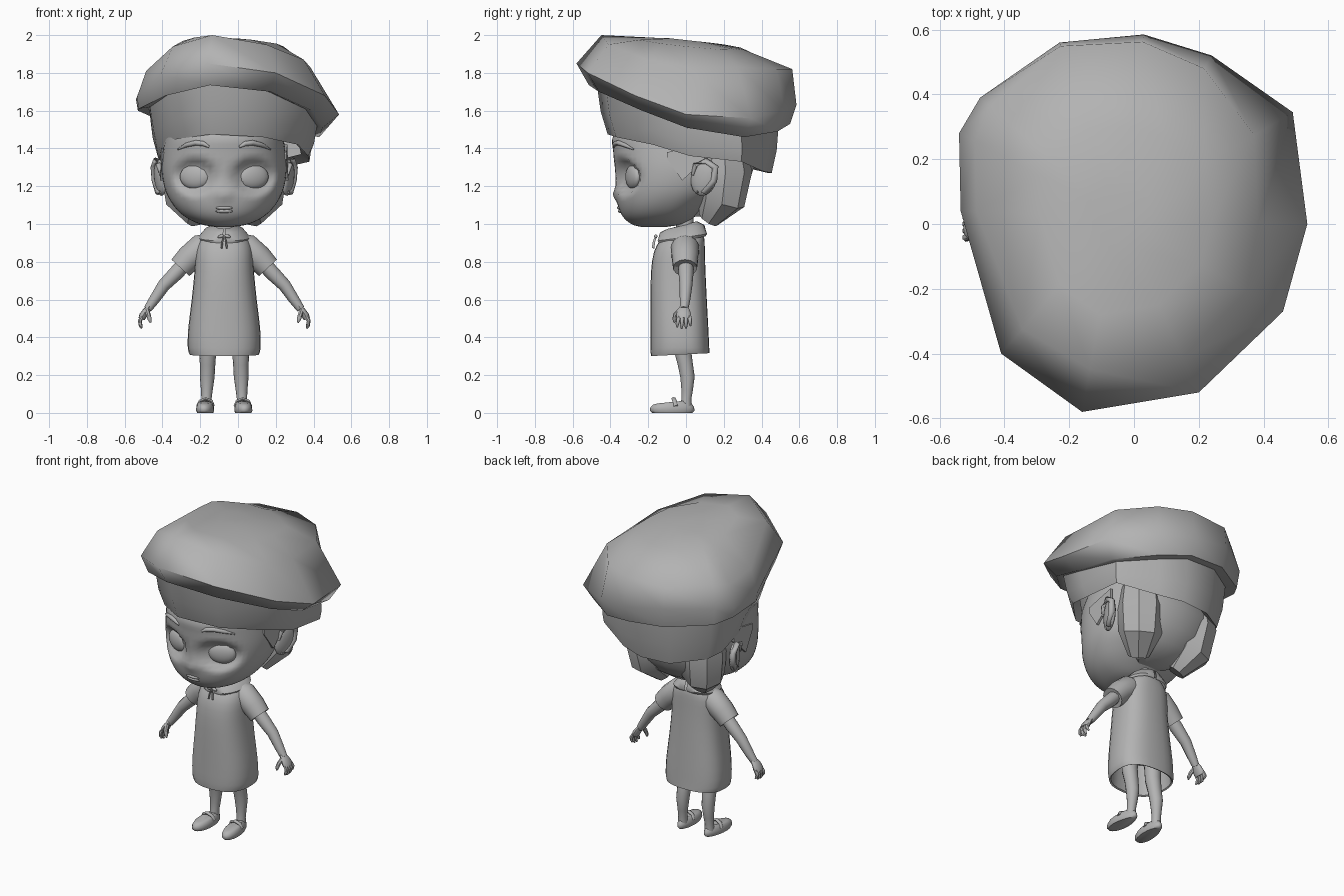
import bpy, bmesh, math
from mathutils import Vector, Matrix

if "Cube" in bpy.data.objects:
    bpy.data.objects.remove(bpy.data.objects["Cube"])

CX = -0.073          # body axis; the cap leans off it
grey = bpy.data.materials.new("grey")
grey.diffuse_color = (0.45, 0.45, 0.45, 1)
grey.use_nodes = True
grey.node_tree.nodes["Principled BSDF"].inputs["Base Color"].default_value = grey.diffuse_color


def finish(name, bm, cx=CX, angle=50):
    bmesh.ops.recalc_face_normals(bm, faces=bm.faces)
    me = bpy.data.meshes.new(name)
    bm.to_mesh(me)
    bm.free()
    ob = bpy.data.objects.new(name, me)
    bpy.context.collection.objects.link(ob)
    ob.location.x = cx
    me.materials.append(grey)
    bpy.ops.object.select_all(action='DESELECT')
    ob.select_set(True)
    bpy.context.view_layer.objects.active = ob
    bpy.ops.object.shade_smooth_by_angle(angle=math.radians(angle))
    return ob


def loft(name, rings, caps=(True, True), cx=CX, angle=50):
    bm = bmesh.new()
    vs = [[bm.verts.new(p) for p in r] for r in rings]
    n = len(vs[0])
    for a, b in zip(vs, vs[1:]):
        for i in range(n):
            bm.faces.new((a[i], a[(i + 1) % n], b[(i + 1) % n], b[i]))
    if caps[0]:
        bm.faces.new(vs[0])
    if caps[1]:
        bm.faces.new(vs[-1])
    return finish(name, bm, cx, angle)


def tube(name, path, radii, n=10, flat=1.0, angle=50):
    """Round limb along a path; flat squashes the section along its side axis."""
    pts = [Vector(p) for p in path]
    rings = []
    for i, p in enumerate(pts):
        d = (pts[min(i + 1, len(pts) - 1)] - pts[max(i - 1, 0)]).normalized()
        ref = Vector((0, 1, 0)) if abs(d.y) < 0.9 else Vector((0, 0, 1))
        u = d.cross(ref).normalized()
        v = d.cross(u)
        rings.append([p + radii[i] * (flat * u * math.cos(t) + v * math.sin(t))
                      for t in (2 * math.pi * k / n for k in range(n))])
    return loft(name, rings, angle=angle)


def blob(name, c, r, rot=(0, 0, 0), u=16, v=10, angle=60):
    bm = bmesh.new()
    m = Matrix.Translation(c)
    for ax, a in zip('XYZ', rot):
        m = m @ Matrix.Rotation(a, 4, ax)
    bmesh.ops.create_uvsphere(bm, u_segments=u, v_segments=v, radius=1,
                              matrix=m @ Matrix.Diagonal((*r, 1)))
    return finish(name, bm, angle=angle)


def smooth_rows(rows, k):
    """Catmull-Rom refinement of profile rows."""
    out = []
    for i in range(len(rows) - 1):
        q = [rows[max(i - 1, 0)], rows[i], rows[i + 1], rows[min(i + 2, len(rows) - 1)]]
        for s in range(k):
            t = s / k
            out.append([0.5 * (2 * b + (c - a) * t + (2 * a - 5 * b + 4 * c - d) * t * t
                               + (3 * b - a - 3 * c + d) * t ** 3) for a, b, c, d in zip(*q)])
    return out + [list(rows[-1])]


def oval(row, n, e=2.2):
    z, hw, yf, yb = row
    yc = (yf + yb) / 2 + 0.02
    pts = []
    for i in range(n):
        t = 2 * math.pi * i / n
        c, s = math.cos(t), math.sin(t)
        x = hw * math.copysign(abs(c) ** (2 / e), c)
        d = (yb - yc) if s > 0 else (yc - yf)
        pts.append((x, yc + d * math.copysign(abs(s) ** (2 / e), s), z))
    return pts


# ---- cap: twelve-sided lopsided crown with a turned-under edge, over a band ----
rim = [(-.54, .28, 1.66), (-.475, .39, 1.68), (-.23, .56, 1.68), (.03, .585, 1.63),
       (.24, .52, 1.60), (.49, .345, 1.56), (.535, 0, 1.58), (.46, -.27, 1.68),
       (.2, -.52, 1.80), (-.16, -.58, 1.85), (-.41, -.4, 1.79), (-.535, .04, 1.67)]
crown_s = [.9, .93, .98, .96, .92, .78, .74, .78, .80, .78, .82, .9]
crown_z = [1.79, 1.82, 1.81, 1.82, 1.82, 1.83, 1.83, 1.87, 1.95, 2.0, 1.94, 1.81]
edge_s = [.98, .97, .95, .94, .93, .89, .85, .87, .89, .89, .92, .98]
edge_z = [1.60, 1.57, 1.55, 1.53, 1.49, 1.46, 1.51, 1.60, 1.70, 1.735, 1.68, 1.61]
hem_s = [.74, .74, .74, .74, .74, .8, .73, .73, .75, .75, .75, .73]
hem_z = [1.33, 1.30, 1.27, 1.27, 1.28, 1.33, 1.36, 1.42, 1.46, 1.475, 1.45, 1.38]


def ring(ss, zs, c=(-.05, .02)):
    return [(c[0] + (p[0] - c[0]) * s, c[1] + (p[1] - c[1]) * s, z) for p, s, z in zip(rim, ss, zs)]


upper = ring(crown_s, crown_z)
edge = ring(edge_s, edge_z)
tuck = ring([.82] * 12, [z + .01 for z in edge_z], (-.13, .04))
top = ring([.5] * 12, [1.955 - .05 * p[1] - .03 * p[0] for p in rim])
tip = ring([.18] * 12, [1.972 - .02 * p[1] for p in rim])
loft("cap_crown", [tuck, edge, rim, upper, top, tip], (False, True), cx=0, angle=65)
band_top = ring([.83] * 12, [z + .02 for z in edge_z], (-.14, .04))
hem = ring(hem_s, hem_z, (-.07, .08))
mid = [((a + d) / 2 * 1.015, (b + e) / 2 * 1.015, (c + f) / 2 - .02)
       for (a, b, c), (d, e, f) in zip(band_top, hem)]
inner = [(x * .9 - .007, y * .9, z + .04) for x, y, z in hem]
loft("cap_band", [band_top, mid, hem, inner], (False, False), cx=0)

# ---- head with eye sockets ----
head_rows = smooth_rows([(.985, .05, -.24, -.1), (1.0, .13, -.29, -.02), (1.04, .21, -.335, .05),
                         (1.1, .27, -.36, .13), (1.18, .312, -.37, .22), (1.28, .33, -.375, .28),
                         (1.38, .325, -.385, .31), (1.47, .31, -.385, .32), (1.6, .28, -.3, .28)], 4)


def face_y(x, z):
    _, hw, yf, yb = min(head_rows, key=lambda r: abs(r[0] - z))
    yc = (yf + yb) / 2 + .02
    return yc - (yc - yf) * max(0, 1 - abs(x / hw) ** 2.2) ** (1 / 2.2)


def sculpt(p):
    """Press in the eye sockets and swell the nose."""
    x, y, z = p
    if y < 0:
        r2 = ((abs(x) - .155) / .12) ** 2 + ((z - 1.25) / .10) ** 2
        y += .05 * min(1, max(0, 1 - r2) * 1.6)
        y -= .02 * math.exp(-(x / .035) ** 2 - ((z - 1.155) / .03) ** 2)
    return x, y, z


loft("head", [[sculpt(p) for p in oval(r, 64)] for r in head_rows], angle=80)
for nm, z, h in (("upper_lip", 1.085, .010), ("lower_lip", 1.068, .010)):
    blob(nm, (0, face_y(0, z) + .004, z), (.046, .014, h))
tube("neck", [(0, 0, .9), (0, -.01, 1.06)], [.05, .048], 14)

# ---- hair at the back, broad faceted locks ----
loft("back_hair", [oval(r, 12) for r in (
    (1.04, .11, .02, .17), (1.10, .20, .01, .26), (1.18, .26, .01, .32),
    (1.30, .30, .02, .36), (1.42, .30, .02, .35))], angle=35)

# ---- dress ----
dress = smooth_rows([(.31, .183, -.185, .125), (.345, .193, -.188, .123), (.45, .19, -.188, .118),
                     (.6, .172, -.188, .11), (.75, .157, -.185, .103), (.85, .152, -.170, .1),
                     (.91, .135, -.14, .098), (.95, .095, -.105, .09), (.985, .05, -.06, .06)], 2)
lining = [(.5, .165, -.165, .095), (.315, .175, -.176, .115)]
loft("dress", [[(x, y, z + (.05 * y if z < .33 else 0)) for x, y, z in oval(r, 28, 2.5)]
               for r in lining + dress])

# ---- mirrored parts ----
for s, side in ((-1, "left"), (1, "right")):
    def nm(part):
        return side + "_" + part

    def mir(path):
        return [(s * x, y, z) for x, y, z in path]

    # rounded collar half, split at the front and back
    bm = bmesh.new()
    cols = []
    for i in range(13):
        t = math.radians(-87 + 174 * i / 12)
        c, n = math.cos(t), math.sin(t)
        w = 1 - .12 * abs(n) ** 16
        fwd = .04 * min(n, 0)
        prof = ((.052, .056, .995), (.10, .098, .975), (.140 * w, .124 * w, .930), (.134 * w, .116 * w, .916))
        cols.append([bm.verts.new((s * a * c, b * n + fwd, z + .02 * n)) for a, b, z in prof])
    for a, b in zip(cols, cols[1:]):
        for k in range(3):
            bm.faces.new((a[k], b[k], b[k + 1], a[k + 1]))
    finish(nm("collar"), bm)
    # face
    blob(nm("eye"), (s * .155, face_y(.155, 1.25) + .062, 1.25), (.085, .032, .065),
         (0, 0, s * .35), 20, 12)
    brow = [(x, face_y(x, z) - .002, z) for x, z in
            ((.08, 1.408), (.11, 1.425), (.15, 1.43), (.20, 1.418), (.245, 1.395))]
    tube(nm("eyebrow"), mir(brow), [.006, .013, .014, .012, .004], 8)
    # ear flaring backward, with a raised rim
    blob(nm("ear"), (s * .338, .095, 1.245), (.026, .072, .098), (-.25, s * .12, -s * .3), 16, 10)
    rim_path = [(.335, .035, 1.26), (.348, .05, 1.315), (.362, .105, 1.335), (.372, .155, 1.30),
                (.366, .148, 1.23), (.348, .10, 1.168), (.335, .06, 1.17)]
    tube(nm("ear_rim"), mir(rim_path), [.008, .014, .017, .018, .018, .018, .01], 8, angle=80)
    # hair beside and behind the ear
    lock = [(.315, -.1, 1.38), (.315, -.10, 1.345), (.325, -.02, 1.23), (.322, .1, 1.34), (.32, .1, 1.42)]
    loft(nm("side_lock"), [mir(lock), mir([(x + .015, y, z) for x, y, z in lock])], angle=30)
    tube(nm("nape_lock"), mir([(.19, .20, 1.42), (.195, .21, 1.28), (.185, .19, 1.13), (.14, .12, 1.025)]),
         [.12, .14, .125, .06], 8, 1, 35)
    # dress sleeve, arm, hand
    tube(nm("sleeve"), mir([(.05, -.005, .895), (.12, -.005, .872), (.185, -.005, .818),
                            (.232, -.005, .768), (.222, -.005, .778)]),
         [.06, .076, .071, .064, .05], 14)
    tube(nm("arm"), mir([(.2, 0, .80), (.25, 0, .745), (.32, 0, .675), (.37, -.005, .60), (.405, -.01, .55)]),
         [.038, .04, .034, .028, .022], 12)
    tube(nm("palm"), mir([(.395, -.01, .565), (.415, -.012, .54), (.43, -.012, .515), (.438, -.012, .497)]),
         [.022, .034, .04, .034], 12, .5)
    for k in range(4):
        y = -.042 + .021 * k
        drop = (.0, .008, .006, -.006)[k]
        tube(nm("finger_%d" % (k + 1)),
             mir([(.434, y * .9, .51), (.447, y, .488), (.444, y * 1.1, .468 - drop),
                  (.436, y * 1.1, .455 - drop)]), [.011, .011, .009, .005], 7)
    tube(nm("thumb"), mir([(.41, -.03, .545), (.402, -.055, .52), (.395, -.062, .495), (.39, -.06, .478)]),
         [.013, .013, .011, .005], 7)
    # leg, shoe, strap
    tube(nm("leg"), mir([(.085, -.025, .52), (.088, -.02, .34), (.088, -.004, .26), (.09, .008, .19),
                         (.092, .006, .12), (.094, .002, .075), (.095, 0, .03)]),
         [.052, .047, .041, .039, .031, .027, .03], 14)
    shoe = []
    for z, k, lift in ((0, .9, 0), (.012, 1, 0), (.03, .98, 0), (.048, .86, .004), (.058, .66, .008)):
        loop = []
        for i in range(20):
            t = 2 * math.pi * i / 20
            n = math.sin(t)
            w = .047 - .006 * n
            y = -.073 + .118 * k * n
            loop.append((s * (.097 + w * k * math.cos(t) - .06 * (y + .02)), y, z + lift * n))
        shoe.append(loop)
    loft(nm("shoe"), shoe)
    tube(nm("shoe_strap"), mir([(.058, -.055, .035), (.068, -.06, .062), (.098, -.065, .075),
                                (.128, -.06, .062), (.14, -.055, .035)]), [.012] * 5, 8, .7)
    # bow loop and tail
    blob(nm("bow_loop"), (s * .018, -.160, .935), (.018, .009, .009), (0, s * .3, 0), 10, 6)
    tube(nm("bow_tail"), mir([(.003, -.160, .932), (.01, -.170, .905), (.014, -.174, .872)]),
         [.006, .007, .008], 6, .6)
